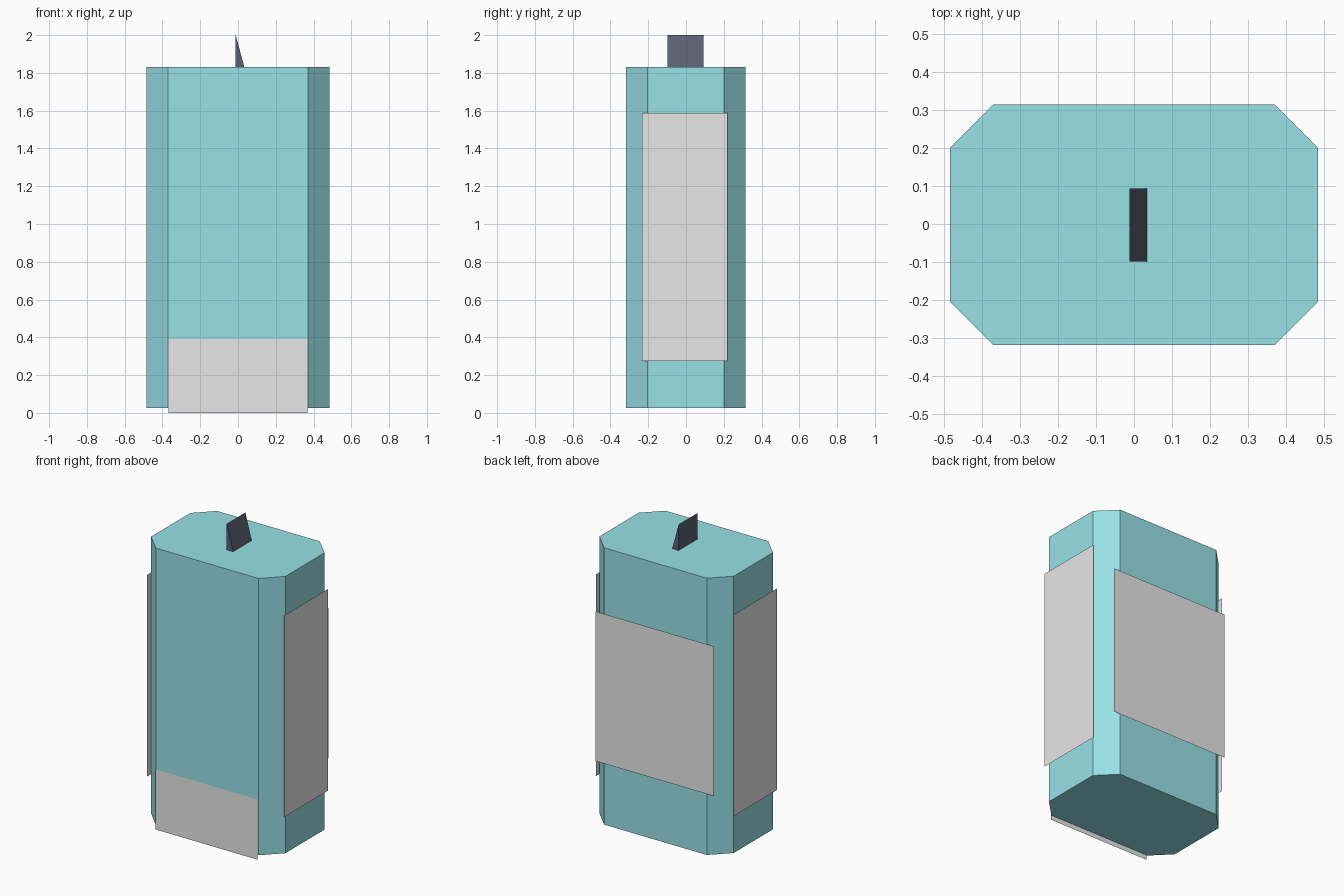
import bpy

cube = bpy.data.objects.get("Cube")
if cube:
    bpy.data.objects.remove(cube, do_unlink=True)


def material(name, rgb):
    m = bpy.data.materials.new(name)
    m.use_nodes = True
    colour = (*rgb, 1.0)
    m.diffuse_color = colour
    m.node_tree.nodes["Principled BSDF"].inputs["Base Color"].default_value = colour
    return m


def add_mesh(name, verts, faces, mat):
    mesh = bpy.data.meshes.new(name)
    mesh.from_pydata(verts, [], faces)
    mesh.update()
    mesh.materials.append(mat)
    ob = bpy.data.objects.new(name, mesh)
    bpy.context.collection.objects.link(ob)
    return ob


def prism(name, bottom, top, mat):
    """Closed solid between two matching outlines (counter-clockwise from outside the top)."""
    n = len(bottom)
    sides = [(i, (i + 1) % n, (i + 1) % n + n, i + n) for i in range(n)]
    caps = [tuple(reversed(range(n))), tuple(range(n, 2 * n))]
    return add_mesh(name, bottom + top, sides + caps, mat)


teal = material("teal", (0.35, 0.84, 0.89))
grey = material("light grey", (0.80, 0.80, 0.80))
dark = material("dark slate", (0.105, 0.12, 0.165))

# Body: a box with chamfered upright edges
X, Y0, Y1, C = 0.484, -0.318, 0.314, 0.114
outline = [(-X + C, Y0), (X - C, Y0), (X, Y0 + C), (X, Y1 - C),
           (X - C, Y1), (-X + C, Y1), (-X, Y1 - C), (-X, Y0 + C)]
prism("body", [(x, y, 0.027) for x, y in outline],
      [(x, y, 1.83) for x, y in outline], teal)

# Flat panels floating just off the faces
x, y = 0.369, Y0 - 0.006
add_mesh("front_panel", [(-x, y, 0), (x, y, 0), (x, y, 0.392), (-x, y, 0.392)],
         [(0, 1, 2, 3)], grey)
x, y = 0.425, Y1 + 0.010
add_mesh("back_panel", [(x, y, 0.43), (-x, y, 0.43), (-x, y, 1.405), (x, y, 1.405)],
         [(0, 1, 2, 3)], grey)
for side, s in (("left", 1), ("right", -1)):
    x = s * (X + 0.010)
    a, b = (-0.233, 0.219)[::s]
    add_mesh(side + "_panel", [(x, a, 0.275), (x, b, 0.275), (x, b, 1.588), (x, a, 1.588)],
             [(0, 1, 2, 3)], grey)

# Wedge fin on top: triangular profile run along y
profile = [(-0.012, 1.825), (0.035, 1.825), (-0.012, 2.0)]
prism("top_fin", [(px, 0.093, pz) for px, pz in profile],
      [(px, -0.099, pz) for px, pz in profile], dark)
